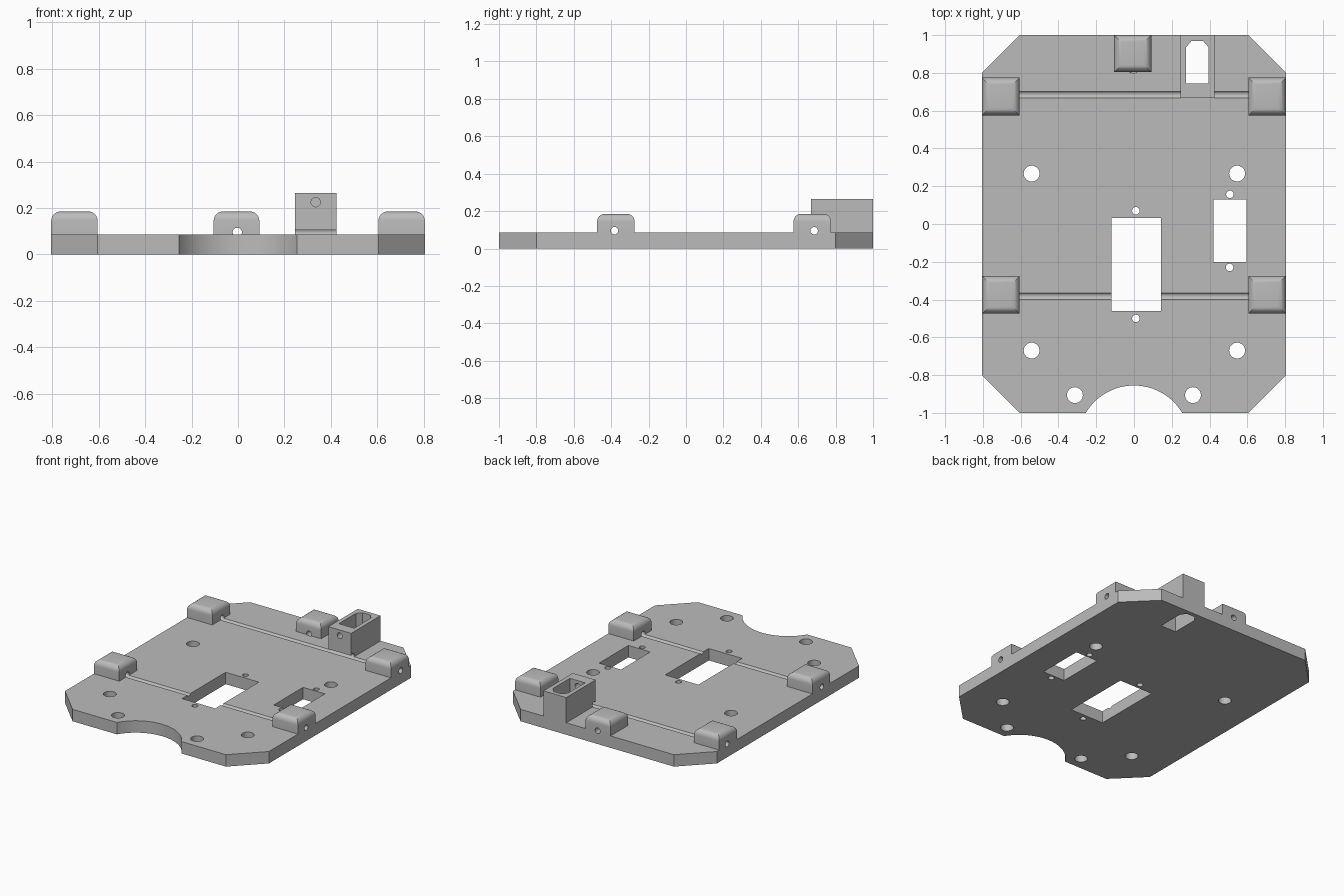
import bpy, bmesh, math
from mathutils import Matrix, Vector

cube = bpy.data.objects.get("Cube")
if cube:
    bpy.data.objects.remove(cube, do_unlink=True)

THICK = 0.085        # plate thickness
GUIDE_TOP = 0.185
TOWER_TOP = 0.265
ROD_Z = 0.095
PIN = 0.02           # small hole radius
BOLT = 0.042         # large hole radius

grey = bpy.data.materials.new("plain grey")
grey.use_nodes = True
colour = (0.5, 0.5, 0.5, 1)
grey.diffuse_color = colour
grey.node_tree.nodes["Principled BSDF"].inputs["Base Color"].default_value = colour


def finish(name, bm):
    bmesh.ops.recalc_face_normals(bm, faces=bm.faces)
    mesh = bpy.data.meshes.new(name)
    bm.to_mesh(mesh)
    bm.free()
    obj = bpy.data.objects.new(name, mesh)
    bpy.context.collection.objects.link(obj)
    mesh.materials.append(grey)
    return obj


def prism(name, outline, z0, z1, round_top=0):
    """Extrude a flat outline upward, optionally rounding its top edges."""
    bm = bmesh.new()
    base = bm.faces.new([bm.verts.new((x, y, z0)) for x, y in outline])
    up = bmesh.ops.extrude_face_region(bm, geom=[base])["geom"]
    bmesh.ops.translate(bm, vec=(0, 0, z1 - z0),
                        verts=[v for v in up if isinstance(v, bmesh.types.BMVert)])
    if round_top:
        rim = [e for e in bm.edges if all(v.co.z > z1 - 1e-4 for v in e.verts)]
        bmesh.ops.bevel(bm, geom=rim, offset=round_top, segments=6,
                        profile=0.5, affect='EDGES')
    return finish(name, bm)


def rect(x0, x1, y0, y1):
    return [(x0, y0), (x1, y0), (x1, y1), (x0, y1)]


def rod(start, end, radius, sides=32):
    """Round cutter between two points."""
    a, b = Vector(start), Vector(end)
    bm = bmesh.new()
    turn = (b - a).to_track_quat('Z', 'Y').to_matrix().to_4x4()
    bmesh.ops.create_cone(bm, cap_ends=True, segments=sides, radius1=radius,
                          radius2=radius, depth=(b - a).length,
                          matrix=Matrix.Translation((a + b) / 2) @ turn)
    return finish("cutter", bm)


def drill(x, y, radius, sides=32):
    return rod((x, y, -0.1), (x, y, 0.15), radius, sides)


def cut(obj, cutters):
    for c in cutters:
        mod = obj.modifiers.new("cut", 'BOOLEAN')
        mod.operation, mod.solver, mod.object = 'DIFFERENCE', 'EXACT', c
    graph = bpy.context.evaluated_depsgraph_get()
    mesh = bpy.data.meshes.new_from_object(obj.evaluated_get(graph))
    obj.modifiers.clear()
    obj.data = mesh
    mesh.name = obj.name


# Base plate with clipped corners
plate = prism("base_plate",
              [(-0.605, -1), (0.605, -1), (0.805, -0.8), (0.805, 0.8),
               (0.605, 1), (-0.605, 1), (-0.805, 0.8), (-0.805, -0.8)], 0, THICK)

# Rounded guide blocks along both sides and at the back
guides = []
for side, sx in (("right", -0.705), ("left", 0.705)):
    for end, y in (("front", -0.375), ("back", 0.675)):
        guides.append(prism(f"{end}_{side}_guide",
                            rect(sx - 0.1, sx + 0.1, y - 0.1, y + 0.1),
                            THICK, GUIDE_TOP, 0.04))
rear = prism("rear_guide", rect(-0.105, 0.092, 0.805, 1), THICK, GUIDE_TOP, 0.04)

# Tall socket at the back
tower = prism("socket_tower", rect(0.245, 0.425, 0.668, 1), THICK, TOWER_TOP)

# Cutters: cross rods, rear rod, socket shaft and its pin hole
front_rod, back_rod = [rod((-1, y, ROD_Z), (1, y, ROD_Z), PIN)
                       for y in (-0.382, 0.685)]
rear_rod = rod((-0.003, 0.8, ROD_Z), (-0.003, 1.1, ROD_Z), PIN)
shaft = prism("cutter", [(0.275, 0.745), (0.395, 0.745), (0.395, 0.935),
                         (0.365, 0.97), (0.305, 0.97), (0.275, 0.935)], -0.1, 0.4)
pin_hole = rod((0.335, 0.6, 0.225), (0.335, 0.8, 0.225), PIN)

# Cutters: windows, front scoop, bolt and screw holes
holes = [prism("cutter", rect(-0.12, 0.142, -0.46, 0.032), -0.1, 0.2),
         prism("cutter", rect(0.422, 0.595, -0.2, 0.13), -0.1, 0.2),
         drill(0, -1.152, 0.297, 96)]
for x, y in ((-0.542, 0.267), (0.546, 0.267), (-0.542, -0.67), (0.546, -0.67),
             (-0.313, -0.906), (0.312, -0.906)):
    holes.append(drill(x, y, BOLT))
for x, y in ((0.01, 0.07), (0.01, -0.5), (0.508, 0.157), (0.506, -0.23)):
    holes.append(drill(x, y, PIN))

cut(plate, holes + [front_rod, back_rod, rear_rod, shaft])
for g in guides:
    cut(g, [front_rod if g.name.startswith("front") else back_rod])
cut(rear, [rear_rod])
cut(tower, [back_rod, shaft, pin_hole])

for c in holes + [front_rod, back_rod, rear_rod, shaft, pin_hole]:
    bpy.data.objects.remove(c, do_unlink=True)

# Smooth the round faces and keep the corners crisp
bpy.ops.object.select_all(action='DESELECT')
for part in [plate, rear, tower] + guides:
    part.select_set(True)
    bpy.context.view_layer.objects.active = part
bpy.ops.object.shade_smooth_by_angle(angle=math.radians(30))
